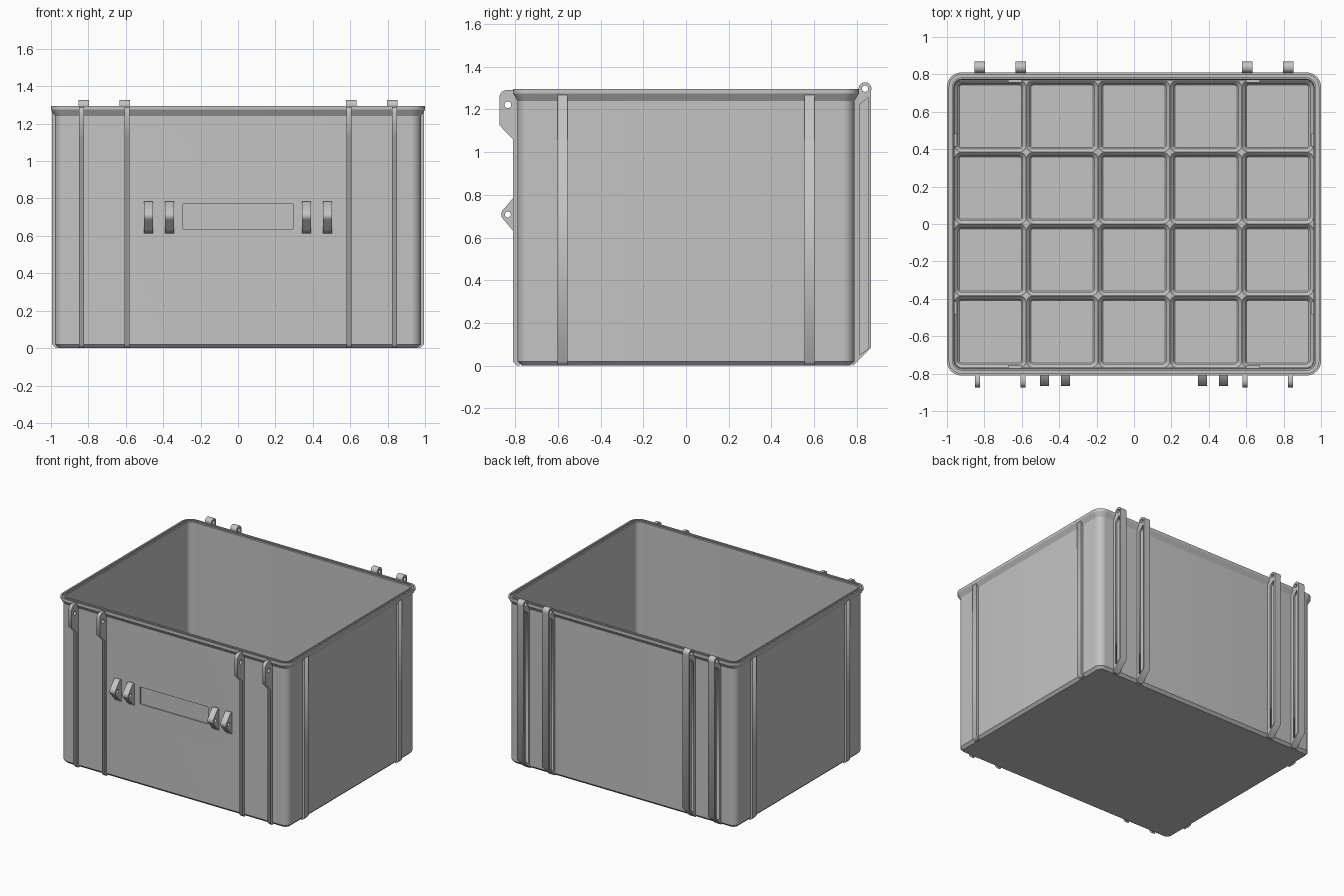
import bpy, bmesh
from math import sin, cos, pi, radians
from mathutils import Matrix

cube = bpy.data.objects.get("Cube")
if cube:
    bpy.data.objects.remove(cube, do_unlink=True)

grey = bpy.data.materials.new("grey_plastic")
grey.use_nodes = True
COLOUR = (0.55, 0.55, 0.55, 1)
grey.diffuse_color = COLOUR
grey.node_tree.nodes["Principled BSDF"].inputs["Base Color"].default_value = COLOUR


def add_object(name, mesh, location=(0, 0, 0)):
    if not mesh.materials:
        mesh.materials.append(grey)
    obj = bpy.data.objects.new(name, mesh)
    obj.location = location
    bpy.context.collection.objects.link(obj)
    return obj


def rounded_rect(hx, hy, r, steps=8):
    """Points of a rounded rectangle, counter-clockwise."""
    pts = []
    for k, (sx, sy) in enumerate([(1, 1), (-1, 1), (-1, -1), (1, -1)]):
        for i in range(steps + 1):
            a = (k + i / steps) * pi / 2
            pts.append((sx * (hx - r) + r * cos(a), sy * (hy - r) + r * sin(a)))
    return pts


def loft(name, hx, hy, rings, caps=False):
    """Skin rounded rectangles given as (inset, height, radius)."""
    bm = bmesh.new()
    loops = []
    for inset, z, r in rings:
        loops.append([bm.verts.new((x, y, z))
                      for x, y in rounded_rect(hx - inset, hy - inset, r)])
    for a, b in zip(loops, loops[1:]):
        for i in range(len(a)):
            j = (i + 1) % len(a)
            bm.faces.new((a[i], a[j], b[j], b[i]))
    if caps:
        bm.faces.new(loops[0][::-1])
        bm.faces.new(loops[-1])
    mesh = bpy.data.meshes.new(name)
    bm.to_mesh(mesh)
    bm.free()
    return mesh


def arc(cx, cy, r, start, end, steps=10):
    angles = [radians(start + (end - start) * i / steps) for i in range(steps + 1)]
    return [(cx + r * cos(a), cy + r * sin(a)) for a in angles]


def circle(cx, cy, r):
    return arc(cx, cy, r, 0, 360, 20)[:-1]


def plate(name, outlines, width, axis="x"):
    """Extrude an upright profile with holes along the x or y axis."""
    curve = bpy.data.curves.new(name, "CURVE")
    curve.dimensions = "2D"
    curve.fill_mode = "BOTH"
    curve.extrude = width / 2
    for pts in outlines:
        spline = curve.splines.new("POLY")
        spline.points.add(len(pts) - 1)
        for p, (u, v) in zip(spline.points, pts):
            p.co = (u, v, 0, 1)
        spline.use_cyclic_u = True
    temp = bpy.data.objects.new(name, curve)
    bpy.context.collection.objects.link(temp)
    graph = bpy.context.evaluated_depsgraph_get()
    mesh = bpy.data.meshes.new_from_object(temp.evaluated_get(graph))
    bpy.data.objects.remove(temp, do_unlink=True)
    if axis == "x":
        turn = Matrix(((0, 0, 1, 0), (1, 0, 0, 0), (0, 1, 0, 0), (0, 0, 0, 1)))
    else:
        turn = Matrix.Rotation(pi / 2, 4, "X")
    mesh.transform(turn)
    bm = bmesh.new()
    bm.from_mesh(mesh)
    bmesh.ops.remove_doubles(bm, verts=bm.verts, dist=0.0001)
    bmesh.ops.recalc_face_normals(bm, faces=bm.faces)
    bm.to_mesh(mesh)
    bm.free()
    mesh.materials.clear()
    mesh.materials.append(grey)
    return mesh


def box(name, size, location):
    bm = bmesh.new()
    bmesh.ops.create_cube(bm, size=1, matrix=Matrix.Diagonal((*size, 1)))
    mesh = bpy.data.meshes.new(name)
    bm.to_mesh(mesh)
    bm.free()
    return add_object(name, mesh, location)


def select_only(obj):
    bpy.ops.object.select_all(action="DESELECT")
    obj.select_set(True)
    bpy.context.view_layer.objects.active = obj


# Tub: chamfered base, flared lip with a seal groove, inner wall and floor
FLOOR = 0.025
TOP = 1.295
profile = [(0.042, 0), (0.022, 0.02), (0.022, 1.24), (0, 1.275), (0, TOP),
           (0.012, TOP), (0.012, 1.28), (0.027, 1.28), (0.027, TOP),
           (0.036, TOP), (0.04, 1.29), (0.04, FLOOR)]
tub = add_object("tub", loft("tub", 1, 0.81,
                             [(i, z, 0.077 - i) for i, z in profile], caps=True))

# Recessed label panel in the front wall
cutter = box("label_cutter", (0.586, 0.02, 0.134), (0, -0.788, 0.703))
cutter.hide_render = True
cut = tub.modifiers.new("label_recess", "BOOLEAN")
cut.operation = "DIFFERENCE"
cut.solver = "EXACT"
cut.object = cutter
select_only(tub)
bpy.ops.object.modifier_apply(modifier=cut.name)
bpy.data.objects.remove(cutter, do_unlink=True)
bpy.ops.object.shade_smooth_by_angle(angle=radians(25))

# Floor grid: one stepped socket per cell
PITCH = 0.384
RIDGE = FLOOR + 0.043
socket = loft("floor_socket", PITCH / 2, PITCH / 2,
              [(0, RIDGE, 0.0005), (0.001, RIDGE, 0.036),
               (0.02, RIDGE - 0.02, 0.017), (0.02, FLOOR + 0.006, 0.017),
               (0.026, FLOOR, 0.011)])
for col in range(5):
    for row in range(4):
        cell = add_object("floor_socket", socket,
                          ((col - 2) * PITCH, (row - 1.5) * PITCH, 0))
select_only(cell)
bpy.ops.object.shade_smooth_by_angle(angle=radians(25))

# Small stops on the inner walls
for sx in (-1, 1):
    for sy in (-1, 1):
        box("wall_stop", (0.075, 0.015, 0.05), (sx * 0.635, sy * 0.763, RIDGE + 0.02))
        box("wall_stop", (0.015, 0.07, 0.05), (sx * 0.953, sy * 0.45, RIDGE + 0.02))

# Front ribs, each with a drilled latch ear at the top
latch = ([(-0.78, 1.25), (-0.805, 1.29)] + arc(-0.84, 1.257, 0.033, 90, 180)
         + [(-0.873, 1.125), (-0.81, 1.06), (-0.81, 0.02), (-0.79, 0), (-0.78, 0)])
latch_mesh = plate("latch_rib", [latch, circle(-0.834, 1.222, 0.016)], 0.027)
for x in (-0.836, -0.594, 0.594, 0.836):
    add_object("latch_rib", latch_mesh, (x, 0, 0))

# Handle ears in two pairs beside the label
ear = ([(-0.78, 0.785), (-0.81, 0.785)] + arc(-0.834, 0.708, 0.031, 130, 230)
       + [(-0.81, 0.632), (-0.78, 0.605)])
ear_mesh = plate("handle_ear", [ear, circle(-0.834, 0.708, 0.014)], 0.048)
for x in (-0.478, -0.366, 0.366, 0.478):
    add_object("handle_ear", ear_mesh, (x, 0, 0))

# Back hinge struts: framed sides with a thinner web and a drilled knuckle
strut = ([(0.78, 0), (0.785, 0.003), (0.867, 0.085)]
         + arc(0.838, 1.297, 0.03, -15, 190, 18) + [(0.805, 1.27), (0.78, 1.24)])
pocket = [(0.811, 0.05), (0.853, 0.08), (0.853, 1.257), (0.811, 1.22)]
frame_mesh = plate("hinge_strut", [strut, pocket, circle(0.838, 1.297, 0.015)], 0.055)
web_mesh = plate("hinge_web", [pocket], 0.025)
for x in (-0.824, -0.606, 0.606, 0.824):
    add_object("hinge_strut", frame_mesh, (x, 0, 0))
    add_object("hinge_web", web_mesh, (x, 0, 0))

# Side ribs
for side in (-1, 1):
    rib = [(side * 0.965, 0), (side * 0.975, 0), (side * 0.995, 0.02),
           (side * 0.995, 1.275), (side * 0.97, 1.275)]
    rib_mesh = plate("side_rib", [rib], 0.045, "y")
    for y in (-0.578, 0.578):
        add_object("side_rib", rib_mesh, (0, y, 0))
